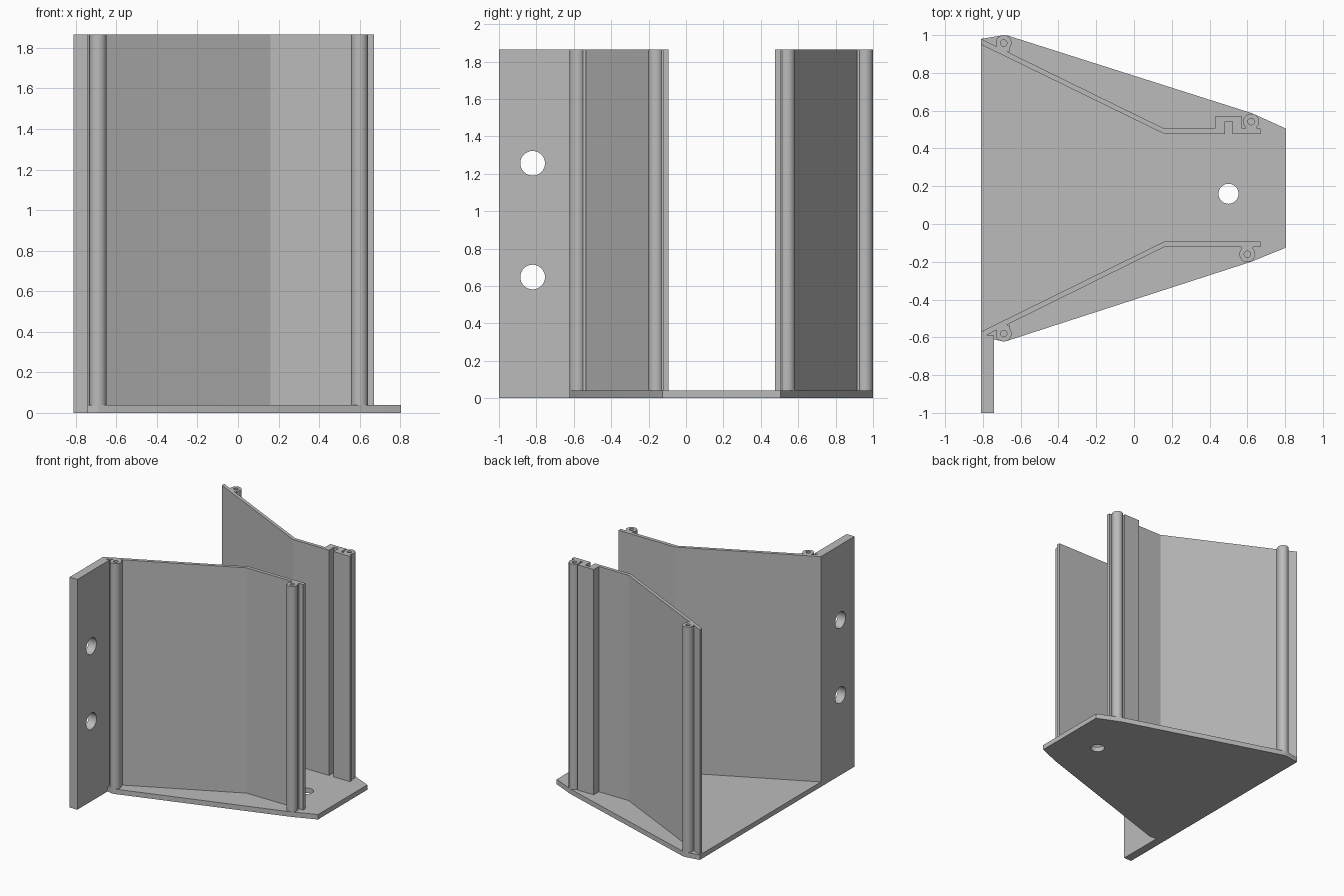
import bpy, bmesh, math
from mathutils import Matrix

cube = bpy.data.objects.get("Cube")
if cube:
    bpy.data.objects.remove(cube)

FLOOR, TOP = 0.04, 1.865
TUBE_R, BORE_R = 0.042, 0.017

grey = bpy.data.materials.new("satin grey")
grey.use_nodes = True
grey.diffuse_color = (0.5, 0.5, 0.5, 1)
grey.node_tree.nodes["Principled BSDF"].inputs["Base Color"].default_value = (0.5, 0.5, 0.5, 1)


def circle(x, y, r, n=32):
    return [(x + r * math.cos(math.tau * i / n), y + r * math.sin(math.tau * i / n)) for i in range(n)]


def extrusion(name, loops, low, high, turn=None):
    """Extrude an outline, with any inner loops as holes, from low to high."""
    curve = bpy.data.curves.new(name, 'CURVE')
    curve.dimensions, curve.fill_mode = '2D', 'BOTH'
    curve.extrude = (high - low) / 2
    for loop in loops:
        spline = curve.splines.new('POLY')
        spline.points.add(len(loop) - 1)
        for point, (x, y) in zip(spline.points, loop):
            point.co = (x, y, 0, 1)
        spline.use_cyclic_u = True
    source = bpy.data.objects.new(name + " outline", curve)
    bpy.context.collection.objects.link(source)
    graph = bpy.context.evaluated_depsgraph_get()
    mesh = bpy.data.meshes.new_from_object(source.evaluated_get(graph))
    bpy.data.objects.remove(source)
    bpy.data.curves.remove(curve)

    bm = bmesh.new()
    bm.from_mesh(mesh)
    bmesh.ops.remove_doubles(bm, verts=bm.verts, dist=0.0001)
    move = Matrix.Translation((0, 0, (low + high) / 2))
    bm.transform(turn @ move if turn else move)
    bmesh.ops.recalc_face_normals(bm, faces=bm.faces)
    bm.to_mesh(mesh)
    bm.free()
    mesh.materials.clear()
    mesh.materials.append(grey)
    obj = bpy.data.objects.new(name, mesh)
    bpy.context.collection.objects.link(obj)
    bpy.ops.object.select_all(action='DESELECT')
    obj.select_set(True)
    bpy.context.view_layer.objects.active = obj
    bpy.ops.object.shade_smooth_by_angle(angle=math.radians(20))
    return obj


# Base plate with its drain hole
base = [(-0.81, -0.59), (-0.74, -0.59), (-0.74, -0.612), (-0.69, -0.622), (-0.67, -0.618),
        (0.62, -0.2), (0.805, -0.125), (0.805, 0.505), (0.65, 0.575), (0.62, 0.588),
        (-0.67, 0.998), (-0.69, 1.0), (-0.81, 0.98)]
extrusion("base_plate", [base, circle(0.5, 0.16, 0.053)], 0, FLOOR)

# Front wall, bent once, with the hooked end that meets the flange
front = [(-0.81, -0.57), (-0.81, -0.59), (-0.78, -0.59), (-0.74, -0.567), (0.16, -0.122),
         (0.67, -0.122), (0.67, -0.093), (0.16, -0.093)]
extrusion("front_wall", [front], FLOOR, TOP)

# Back wall, with a slotted channel near its free end
back = [(-0.81, 0.95), (0.16, 0.477), (0.482, 0.477), (0.482, 0.543), (0.522, 0.543),
        (0.522, 0.477), (0.67, 0.477), (0.67, 0.505), (0.572, 0.505), (0.572, 0.57),
        (0.428, 0.57), (0.428, 0.505), (0.16, 0.505), (-0.81, 0.98)]
extrusion("back_wall", [back], FLOOR, TOP)

# Mounting flange: drawn in y and z, then stood up along x
upright = Matrix(((0, 0, 1, 0), (1, 0, 0, 0), (0, 1, 0, 0), (0, 0, 0, 1)))
flange = [(-1, 0), (-0.59, 0), (-0.59, TOP), (-1, TOP)]
holes = [circle(-0.82, z, 0.066) for z in (0.648, 1.256)]
extrusion("mounting_flange", [flange] + holes, -0.81, -0.74, upright)

# Screw tubes, each joined to its wall by a short neck
tubes = {"front_right": (-0.69, -0.58, 1), "front_left": (0.6, -0.16, 1),
         "back_right": (-0.69, 0.958, -1), "back_left": (0.62, 0.542, -1)}
for name, (x, y, side) in tubes.items():
    extrusion(name + "_screw_tube", [circle(x, y, TUBE_R), circle(x, y, BORE_R)], FLOOR, TOP)
    near, far = y + side * 0.022, y + side * 0.045
    neck = [(x - 0.03, near), (x + 0.03, near), (x + 0.03, far), (x - 0.03, far)]
    extrusion(name + "_tube_neck", [neck], FLOOR, TOP)
